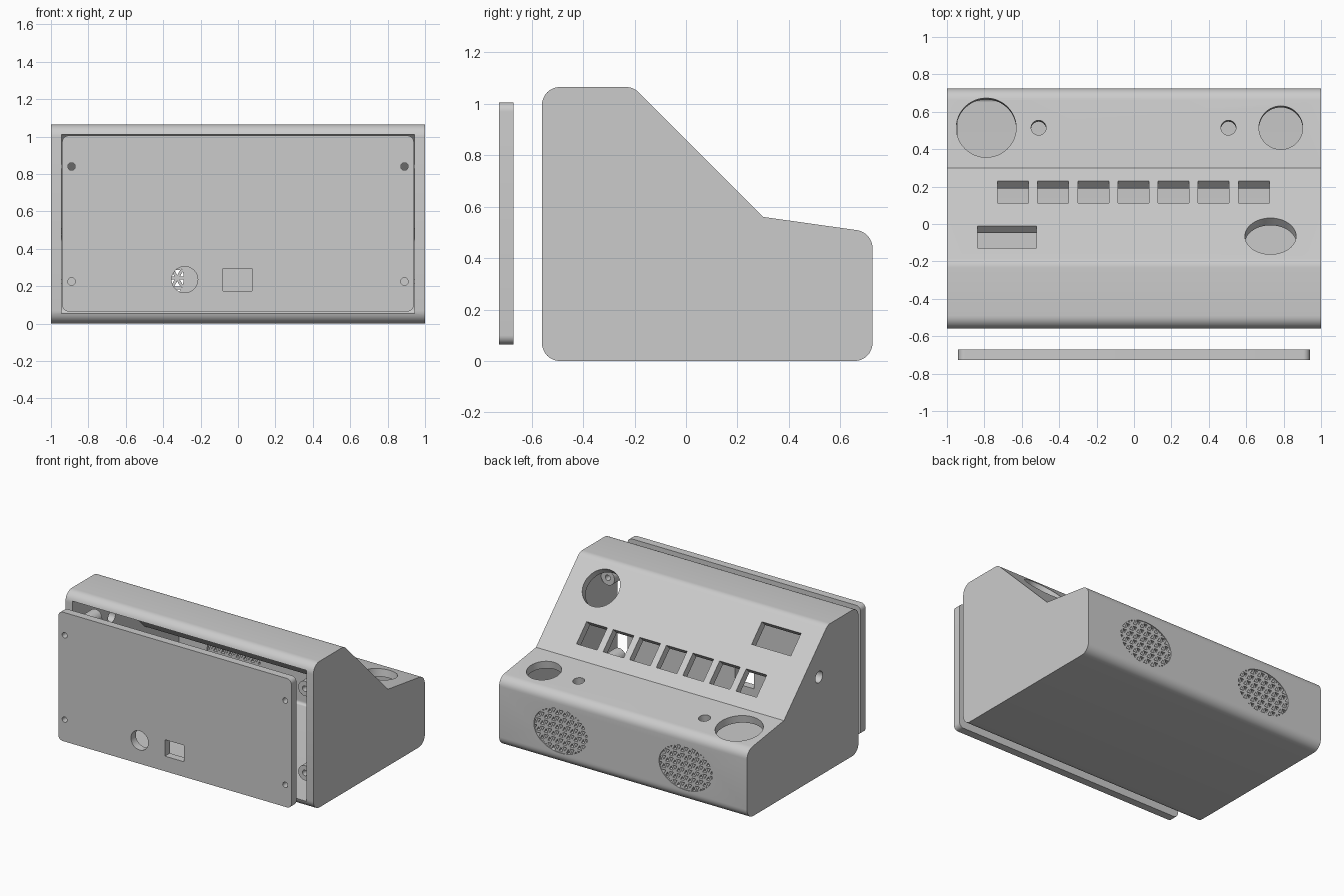
import bpy, bmesh, math
from mathutils import Vector, Matrix

if "Cube" in bpy.data.objects:
    bpy.data.objects.remove(bpy.data.objects["Cube"], do_unlink=True)

X, Y, Z = Vector((1, 0, 0)), Vector((0, 1, 0)), Vector((0, 0, 1))
WALL = 0.055

grey = bpy.data.materials.new("light_grey_plastic")
grey.use_nodes = True
grey.diffuse_color = (0.6, 0.6, 0.6, 1)
grey.node_tree.nodes["Principled BSDF"].inputs["Base Color"].default_value = (0.6, 0.6, 0.6, 1)


def frame(origin, u, v):
    """Local x = u, local y = v, extrusion along u x v."""
    m = Matrix((u, v, u.cross(v))).transposed().to_4x4()
    m.translation = origin
    return m


def rounded(points, radii, steps=8):
    """Polygon with an arc at every corner that has a radius."""
    out = []
    for i, (p, r) in enumerate(zip(points, radii)):
        p = Vector(p)
        a = (Vector(points[i - 1]) - p).normalized()
        b = (Vector(points[(i + 1) % len(points)]) - p).normalized()
        if r == 0:
            out.append(p)
            continue
        half = a.angle(b) / 2
        centre = p + (a + b).normalized() * r / math.sin(half)
        start = p + a * r / math.tan(half) - centre
        end = p + b * r / math.tan(half) - centre
        for k in range(steps + 1):
            mix = start.lerp(end, k / steps)
            t = math.tan((2 * k / steps - 1) * (math.pi / 2 - half) / 1)
            mid = (start + end) / 2
            side = (end - start).normalized()
            out.append(centre + (mid + side * mid.length * t).normalized() * r)
    return out


def rect(cx, cy, w, h, r=0.0):
    pts = [(cx - w / 2, cy - h / 2), (cx + w / 2, cy - h / 2),
           (cx + w / 2, cy + h / 2), (cx - w / 2, cy + h / 2)]
    return rounded(pts, [r] * 4)


def oval(cx, cy, rx, ry=None, n=48):
    ry = ry or rx
    return [(cx + rx * math.cos(2 * math.pi * k / n),
             cy + ry * math.sin(2 * math.pi * k / n)) for k in range(n)]


def prism(bm, pts, m, d0, d1):
    low = [bm.verts.new(m @ Vector((p[0], p[1], d0))) for p in pts]
    top = [bm.verts.new(m @ Vector((p[0], p[1], d1))) for p in pts]
    bm.faces.new(low[::-1])
    bm.faces.new(top)
    for i in range(len(pts)):
        j = (i + 1) % len(pts)
        bm.faces.new((low[i], low[j], top[j], top[i]))


def make(name, shapes):
    bm = bmesh.new()
    for s in shapes:
        prism(bm, *s)
    bmesh.ops.recalc_face_normals(bm, faces=bm.faces)
    mesh = bpy.data.meshes.new(name)
    bm.to_mesh(mesh)
    bm.free()
    mesh.materials.append(grey)
    ob = bpy.data.objects.new(name, mesh)
    bpy.context.collection.objects.link(ob)
    return ob


def cut(ob, shapes):
    cutter = make("cutter", shapes)
    cutter.hide_render = True
    mod = ob.modifiers.new("cut", "BOOLEAN")
    mod.operation, mod.solver, mod.object = "DIFFERENCE", "EXACT", cutter
    bpy.context.view_layer.update()
    graph = bpy.context.evaluated_depsgraph_get()
    mesh = bpy.data.meshes.new_from_object(ob.evaluated_get(graph))
    ob.modifiers.clear()
    ob.data = mesh
    bpy.data.objects.remove(cutter, do_unlink=True)


def smooth(ob):
    bpy.ops.object.select_all(action="DESELECT")
    ob.select_set(True)
    bpy.context.view_layer.objects.active = ob
    bpy.ops.object.shade_smooth_by_angle(angle=math.radians(25))


side = frame(Vector((0, 0, 0)), Y, Z)      # extrudes along +x
upright = frame(Vector((0, 0, 0)), X, Z)   # extrudes along -y

# Enclosure: extruded desk profile with a cavity open at the front
outer = rounded([(-0.56, 0), (0.725, 0), (0.725, 0.5), (0.3, 0.56), (-0.205, 1.065), (-0.56, 1.065)],
                [0.07, 0.07, 0.07, 0, 0.07, 0.07])
inner = rounded([(-0.8, WALL), (0.67, WALL), (0.67, 0.453), (0.274, 0.508), (-0.228, 1.01), (-0.8, 1.01)],
                [0, 0.02, 0.02, 0, 0.02, 0])
case = make("enclosure", [(outer, side, -1, 1)])
cut(case, [(inner, side, -0.945, 0.945)])

# Sloped panel openings: button row, display window, round dial
slope = frame(Vector((0, 0.3, 0.56)), X, Vector((0, -1, 1)).normalized())
holes = [(rect((k - 3) * 0.2145 - 0.003, 0.184, 0.166, 0.166), slope, -0.04, 0.09) for k in range(7)]
holes.append((rect(-0.68, 0.523, 0.316, 0.168), slope, -0.04, 0.09))
holes.append((oval(0.73, 0.516, 0.137), slope, -0.04, 0.09))

# Shelf openings: two cup holes and two small ones
shelf = frame(Vector((0, 0.515, 0.53)), X, Vector((0, -1, 0.141)).normalized())
for x, r in ((-0.79, 0.16), (-0.51, 0.04), (0.505, 0.04), (0.785, 0.117)):
    holes.append((oval(x, 0, r), shelf, -0.05, 0.065))

# Side cable hole and the two speaker openings
holes.append((oval(-0.105, 0.724, 0.042), side, -1.1, -0.9))
SPEAKERS = {"right": -0.505, "left": 0.505}
GX, GZ, GH = 0.215, 0.16, 0.243
for x in SPEAKERS.values():
    holes.append((oval(x, GH, GX, GZ), upright, -0.8, -0.6))
cut(case, holes)
smooth(case)

# Speaker grilles: triangular lattice of bars clipped to the oval
for label, cx in SPEAKERS.items():
    bars = []
    for deg in (0, 60, 120):
        d = Vector((math.cos(math.radians(deg)), math.sin(math.radians(deg))))
        n = Vector((-d.y, d.x))
        for k in range(-5, 6):
            p = n * k * 0.052
            a = (d.x / GX) ** 2 + (d.y / GZ) ** 2
            b = p.x * d.x / GX ** 2 + p.y * d.y / GZ ** 2
            c = (p.x / GX) ** 2 + (p.y / GZ) ** 2 - 1
            disc = b * b - a * c
            if disc <= 0:
                continue
            t0, t1 = (-b - math.sqrt(disc)) / a, (-b + math.sqrt(disc)) / a
            w = n * 0.008
            o = Vector((cx, GH)) + p
            quad = [o + d * t0 - w, o + d * t1 - w, o + d * t1 + w, o + d * t0 + w]
            bars.append((quad, upright, -0.72, -0.675))
    make("speaker_grille_" + label, bars)

# Screw posts in the corners of the opening
SCREWS = [(x, z) for x in (-0.89, 0.89) for z in (0.225, 0.84)]
posts = make("screw_posts", [(oval(x, z, 0.054, n=32), upright, 0.37, 0.50) for x, z in SCREWS])
cut(posts, [(oval(x, z, 0.02, n=24), upright, 0.3, 0.6) for x, z in SCREWS])
smooth(posts)

# Detached cover plate with screw holes, round socket and square socket
plate = make("cover_plate", [(rect(0, 0.535, 1.88, 0.94, 0.035), upright, 0.67, 0.727)])
sockets = [(oval(x, z, 0.02, n=24), upright, 0.6, 0.8) for x, z in SCREWS]
sockets.append((oval(-0.285, 0.235, 0.07), upright, 0.6, 0.8))
sockets.append((rect(-0.003, 0.235, 0.156, 0.12), upright, 0.6, 0.8))
cut(plate, sockets)
smooth(plate)
